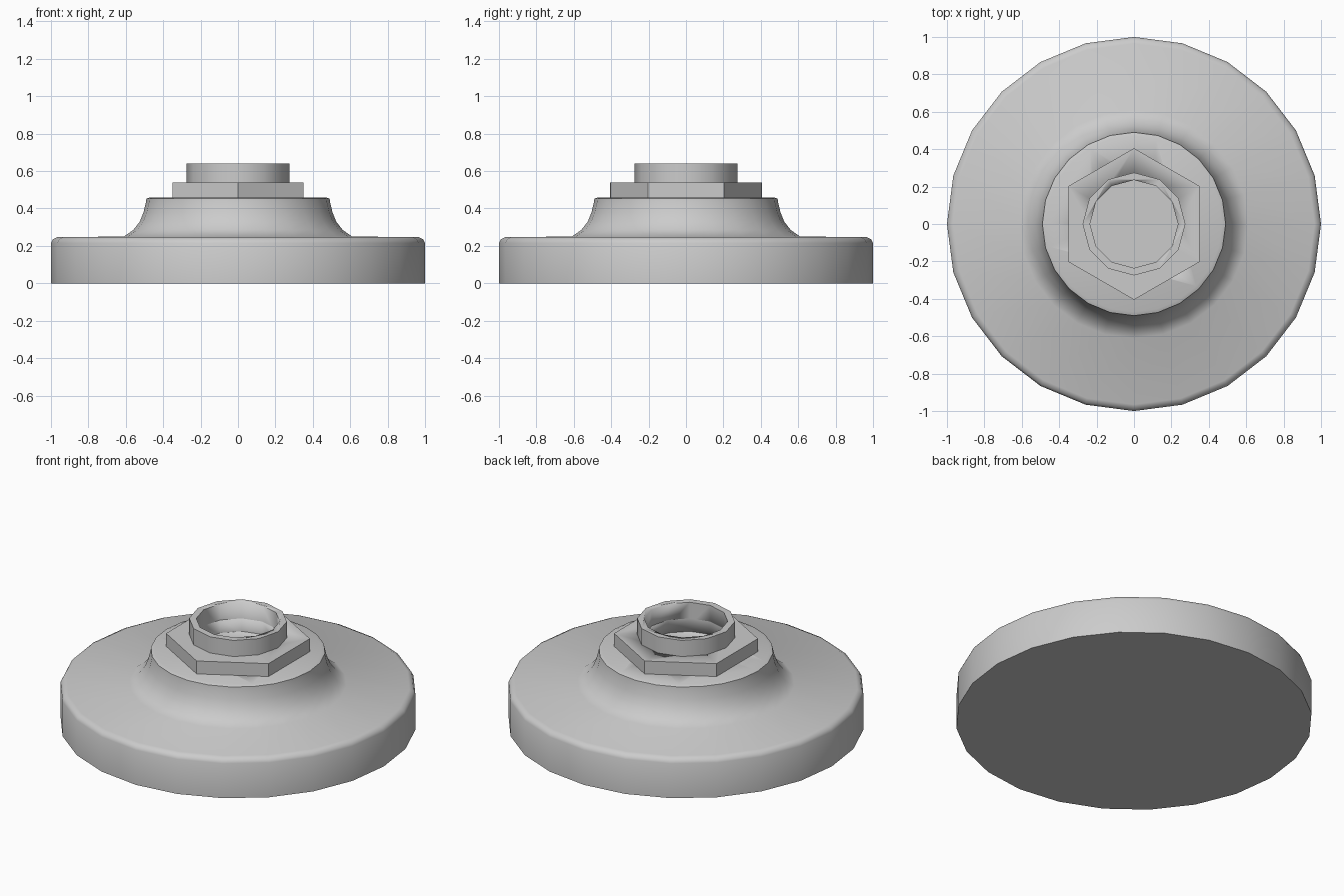
import bpy, bmesh
from math import pi, sin, cos, radians

if "Cube" in bpy.data.objects:
    bpy.data.objects.remove(bpy.data.objects["Cube"])


def lathe(name, profile, sides, angle):
    """Closed solid from (radius, z) rings listed bottom to top, capped at both ends."""
    bm = bmesh.new()
    rings = [[bm.verts.new((r * cos(pi / 2 + 2 * pi * i / sides),
                            r * sin(pi / 2 + 2 * pi * i / sides), z))
              for i in range(sides)] for r, z in profile]
    for low, high in zip(rings, rings[1:]):
        for i in range(sides):
            j = (i + 1) % sides
            bm.faces.new((low[i], low[j], high[j], high[i]))
    bm.faces.new(rings[0][::-1])
    bm.faces.new(rings[-1])
    mesh = bpy.data.meshes.new(name)
    bm.to_mesh(mesh)
    bm.free()
    obj = bpy.data.objects.new(name, mesh)
    bpy.context.collection.objects.link(obj)
    bpy.ops.object.select_all(action='DESELECT')
    obj.select_set(True)
    bpy.context.view_layer.objects.active = obj
    bpy.ops.object.shade_smooth_by_angle(angle=radians(angle))
    return obj


# round base flowing into a flared collar
body = lathe("flanged_base", [
    (1, 0), (1, 0.215), (0.99, 0.235), (0.965, 0.247),
    (0.61, 0.25), (0.56, 0.285), (0.525, 0.33), (0.505, 0.38), (0.492, 0.435),
    (0.49, 0.452), (0.47, 0.46)], 24, 55)

# hexagonal nut and round sleeve
nut = lathe("hex_nut", [(0.405, 0.45), (0.405, 0.54)], 6, 30)
sleeve = lathe("sleeve", [(0.275, 0.50), (0.275, 0.64)], 12, 35)

# bore through the sleeve and nut into the collar
bore = lathe("bore_cutter", [(0.235, 0.38), (0.235, 0.8)], 12, 35)
bore.hide_render = True
bore.hide_set(True)
for part in (body, nut, sleeve):
    cut = part.modifiers.new("bore", 'BOOLEAN')
    cut.operation = 'DIFFERENCE'
    cut.solver = 'EXACT'
    cut.object = bore
